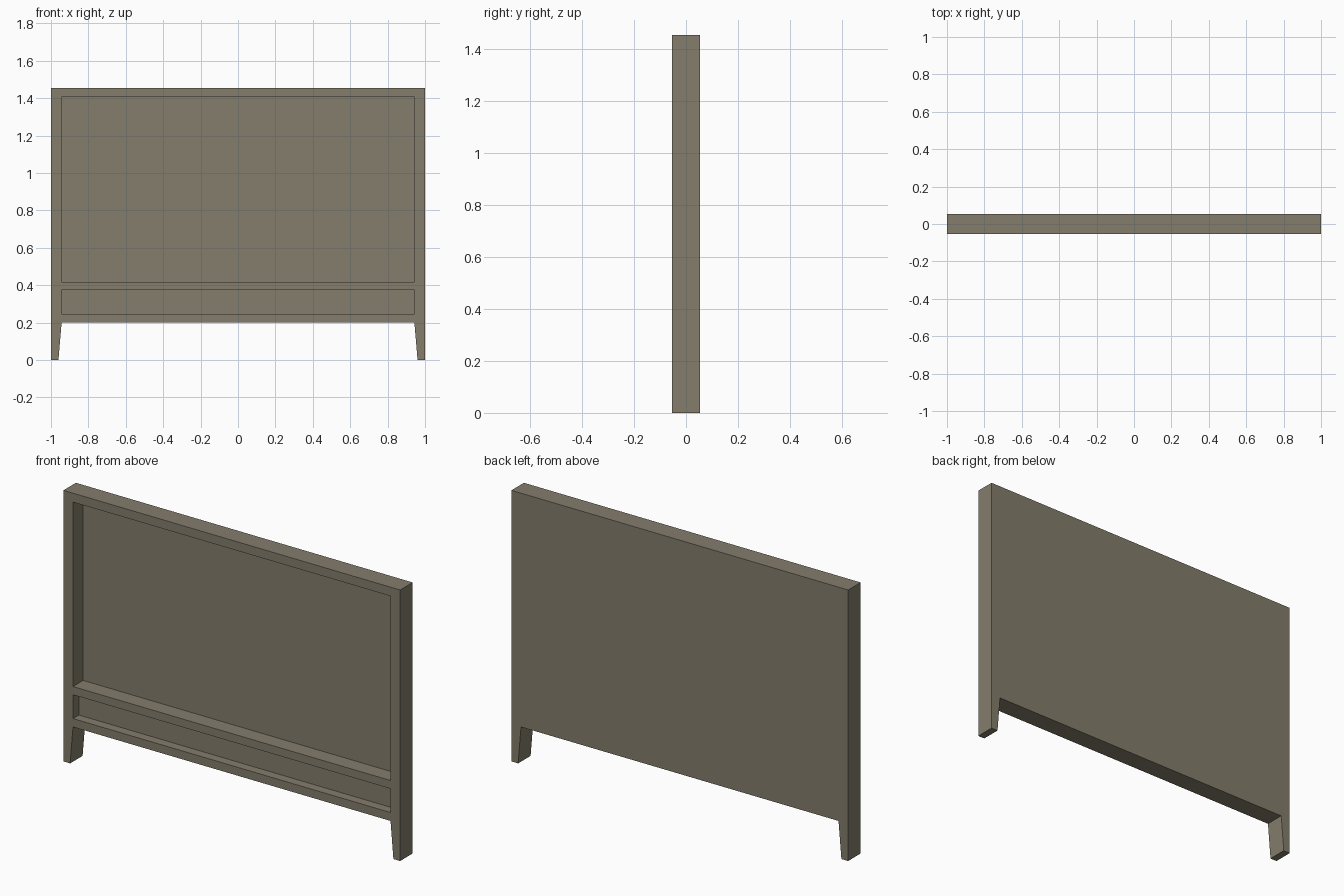
import bpy, bmesh

if "Cube" in bpy.data.objects:
    bpy.data.objects.remove(bpy.data.objects["Cube"])

HALF_W, TOP, Y = 1.0, 1.455, 0.053   # half width, height, half depth
INNER = 0.943                        # inner edge of the frame posts

paint = bpy.data.materials.new("warm grey")
paint.diffuse_color = (0.23, 0.205, 0.15, 1)
paint.use_nodes = True
paint.node_tree.nodes["Principled BSDF"].inputs["Base Color"].default_value = paint.diffuse_color


def prism(name, profile, y0, y1):
    """Extrude an x/z outline from y0 to y1."""
    bm = bmesh.new()
    face = bm.faces.new([bm.verts.new((x, y0, z)) for x, z in profile])
    new = bmesh.ops.extrude_face_region(bm, geom=[face])["geom"]
    verts = [v for v in new if isinstance(v, bmesh.types.BMVert)]
    bmesh.ops.translate(bm, verts=verts, vec=(0, y1 - y0, 0))
    bmesh.ops.recalc_face_normals(bm, faces=bm.faces)
    mesh = bpy.data.meshes.new(name)
    bm.to_mesh(mesh)
    bm.free()
    mesh.materials.append(paint)
    obj = bpy.data.objects.new(name, mesh)
    bpy.context.collection.objects.link(obj)
    return obj


# Panel outline with two tapered legs, mirrored across x
right = [(INNER, 0.2), (0.96, 0), (HALF_W, 0), (HALF_W, TOP)]
left = [(-x, z) for x, z in reversed(right)]
board = prism("headboard_panel", right + left, -Y, Y)


def recess(name, z0, z1, depth):
    """Cut a rectangular pocket into the front of the board."""
    outline = [(-INNER, z0), (INNER, z0), (INNER, z1), (-INNER, z1)]
    cutter = prism(name, outline, -Y - 0.1, -Y + depth)
    cutter.hide_render = True
    mod = board.modifiers.new(name, 'BOOLEAN')
    mod.operation = 'DIFFERENCE'
    mod.solver = 'EXACT'
    mod.object = cutter
    bpy.context.view_layer.objects.active = board
    bpy.ops.object.modifier_apply(modifier=mod.name)
    bpy.data.objects.remove(cutter)


# Large deep upper pocket and narrow shallower lower pocket
recess("upper_recess", 0.417, 1.407, 0.086)
recess("lower_recess", 0.245, 0.373, 0.05)
